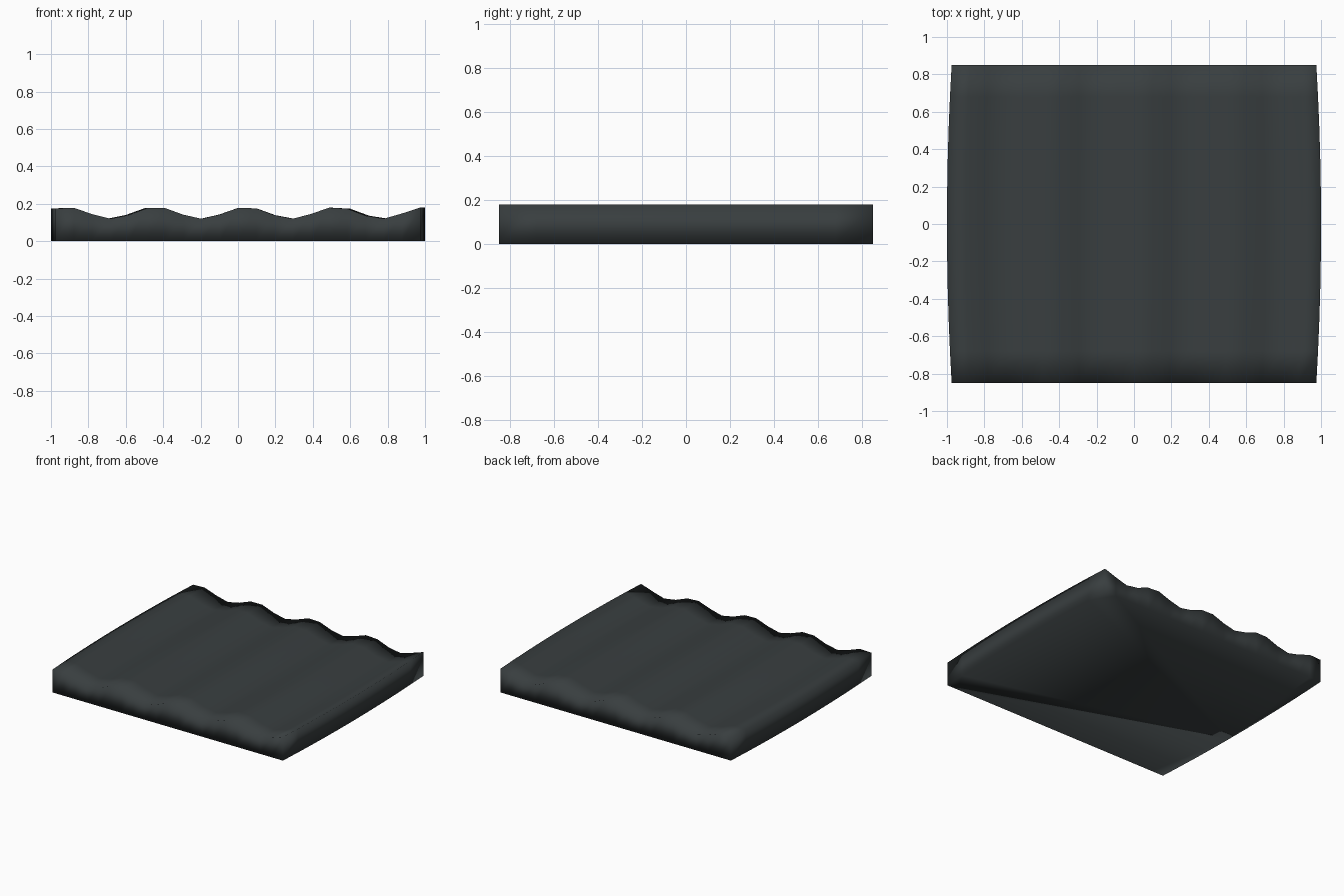
import bpy, bmesh, math

if "Cube" in bpy.data.objects:
    bpy.data.objects.remove(bpy.data.objects["Cube"])

NX, NY = 20, 10
HALF_Y = 0.85


def wave(x):
    return 0.1515 + 0.0315 * math.cos(2 * math.pi * (x - 0.045) / 0.493)


bm = bmesh.new()

# Rippled top, with the two ends bulging slightly outwards
top = []
for j in range(NY + 1):
    v = -1 + 2 * j / NY
    row = []
    for i in range(NX + 1):
        x = -1 + 2 * i / NX
        row.append(bm.verts.new((x * (1 - 0.025 * v * v), v * HALF_Y, wave(x))))
    top.append(row)
for j in range(NY):
    for i in range(NX):
        bm.faces.new((top[j][i], top[j][i + 1], top[j + 1][i + 1], top[j + 1][i]))

# Straight side walls down to the ground, closed by one flat base
rim = (top[0][:-1] + [r[-1] for r in top[:-1]]
       + top[-1][:0:-1] + [r[0] for r in top[:0:-1]])
foot = [bm.verts.new((p.co.x, p.co.y, 0)) for p in rim]
n = len(rim)
for k in range(n):
    m = (k + 1) % n
    bm.faces.new((foot[k], foot[m], rim[m], rim[k]))
bm.faces.new(foot[::-1])

bm.normal_update()
for f in bm.faces:
    f.smooth = True
mesh = bpy.data.meshes.new("rippled_slab")
bm.to_mesh(mesh)
bm.free()
slab = bpy.data.objects.new("rippled_slab", mesh)
bpy.context.collection.objects.link(slab)

# Dark slate colour
mat = bpy.data.materials.new("dark_slate")
mat.diffuse_color = (0.04, 0.048, 0.05, 1)
mat.use_nodes = True
mat.node_tree.nodes["Principled BSDF"].inputs["Base Color"].default_value = mat.diffuse_color
mesh.materials.append(mat)
